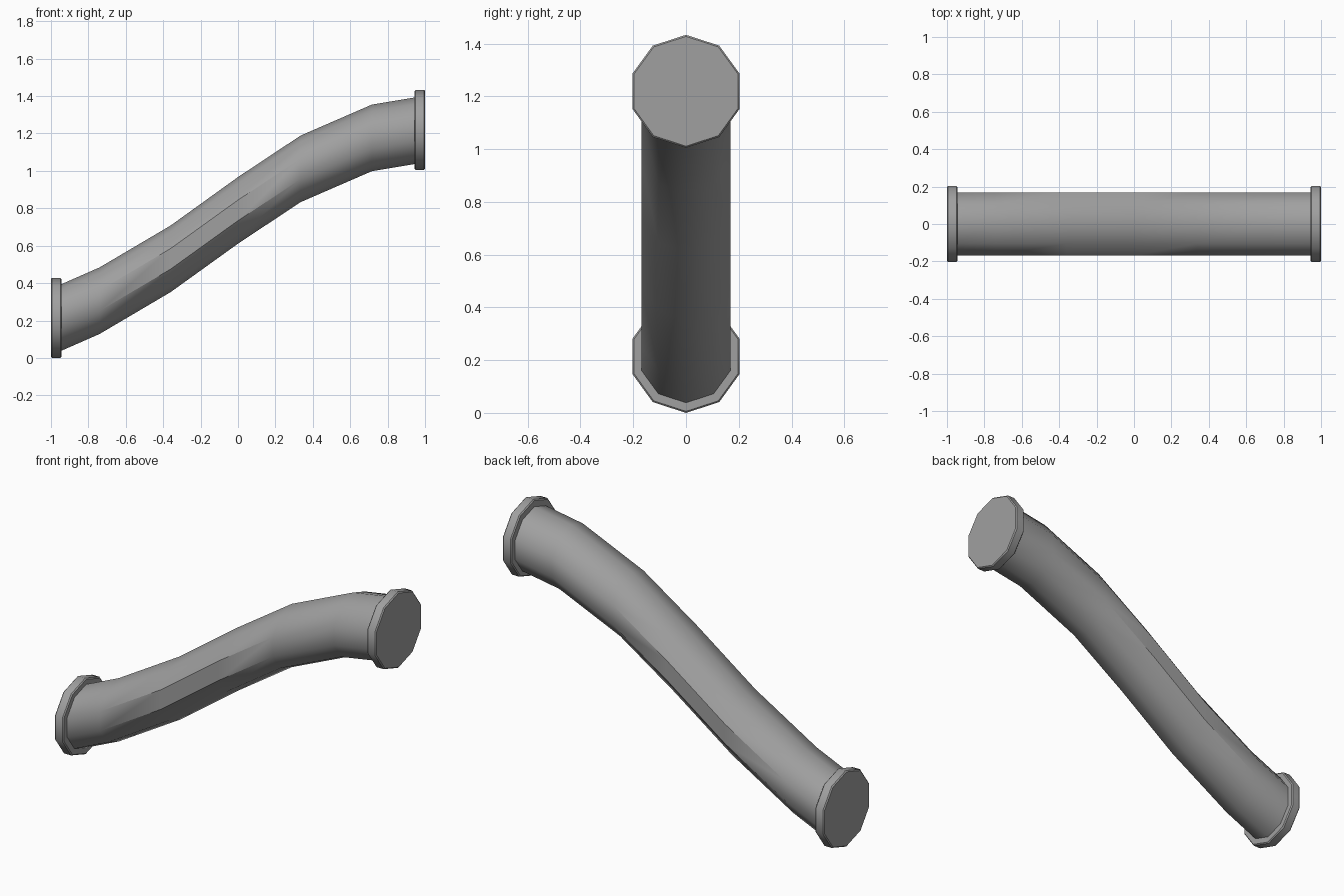
import bpy
import bmesh
from math import cos, sin, pi, radians

cube = bpy.data.objects.get("Cube")
if cube:
    bpy.data.objects.remove(cube, do_unlink=True)

SIDES = 10

grey = bpy.data.materials.new("plain_grey")
grey.use_nodes = True
colour = (0.35, 0.35, 0.35, 1)
grey.diffuse_color = colour
grey.node_tree.nodes["Principled BSDF"].inputs["Base Color"].default_value = colour


def loft(name, sections):
    """Join upright ten-sided rings, each given as (x, centre z, radius)."""
    bm = bmesh.new()
    rings = []
    for x, z, r in sections:
        angles = [2 * pi * i / SIDES for i in range(SIDES)]
        rings.append([bm.verts.new((x, r * sin(a), z + r * cos(a))) for a in angles])
    for a, b in zip(rings, rings[1:]):
        for i in range(SIDES):
            j = (i + 1) % SIDES
            bm.faces.new((a[i], a[j], b[j], b[i]))
    bm.faces.new(rings[0])
    bm.faces.new(rings[-1])
    bmesh.ops.recalc_face_normals(bm, faces=bm.faces)
    mesh = bpy.data.meshes.new(name)
    bm.to_mesh(mesh)
    bm.free()
    mesh.materials.append(grey)
    obj = bpy.data.objects.new(name, mesh)
    bpy.context.collection.objects.link(obj)
    bpy.ops.object.select_all(action='DESELECT')
    obj.select_set(True)
    bpy.context.view_layer.objects.active = obj
    bpy.ops.object.shade_smooth_by_angle(angle=radians(40))
    return obj


# S-shaped pipe with upright cross-sections
path = [(-0.97, 0.205), (-0.74, 0.306), (-0.36, 0.53), (0, 0.789),
        (0.335, 1.011), (0.715, 1.176), (0.97, 1.219)]
loft("pipe", [(x, z, 0.178) for x, z in path])

# End flanges with narrow chamfered rims
R, BEVEL, THICK = 0.214, 0.006, 0.056
for name, x, z in (("lower_flange", -1, 0.214), ("upper_flange", 1 - THICK, 1.219)):
    loft(name, [(x, z, R - BEVEL), (x + BEVEL, z, R),
                (x + THICK - BEVEL, z, R), (x + THICK, z, R - BEVEL)])
